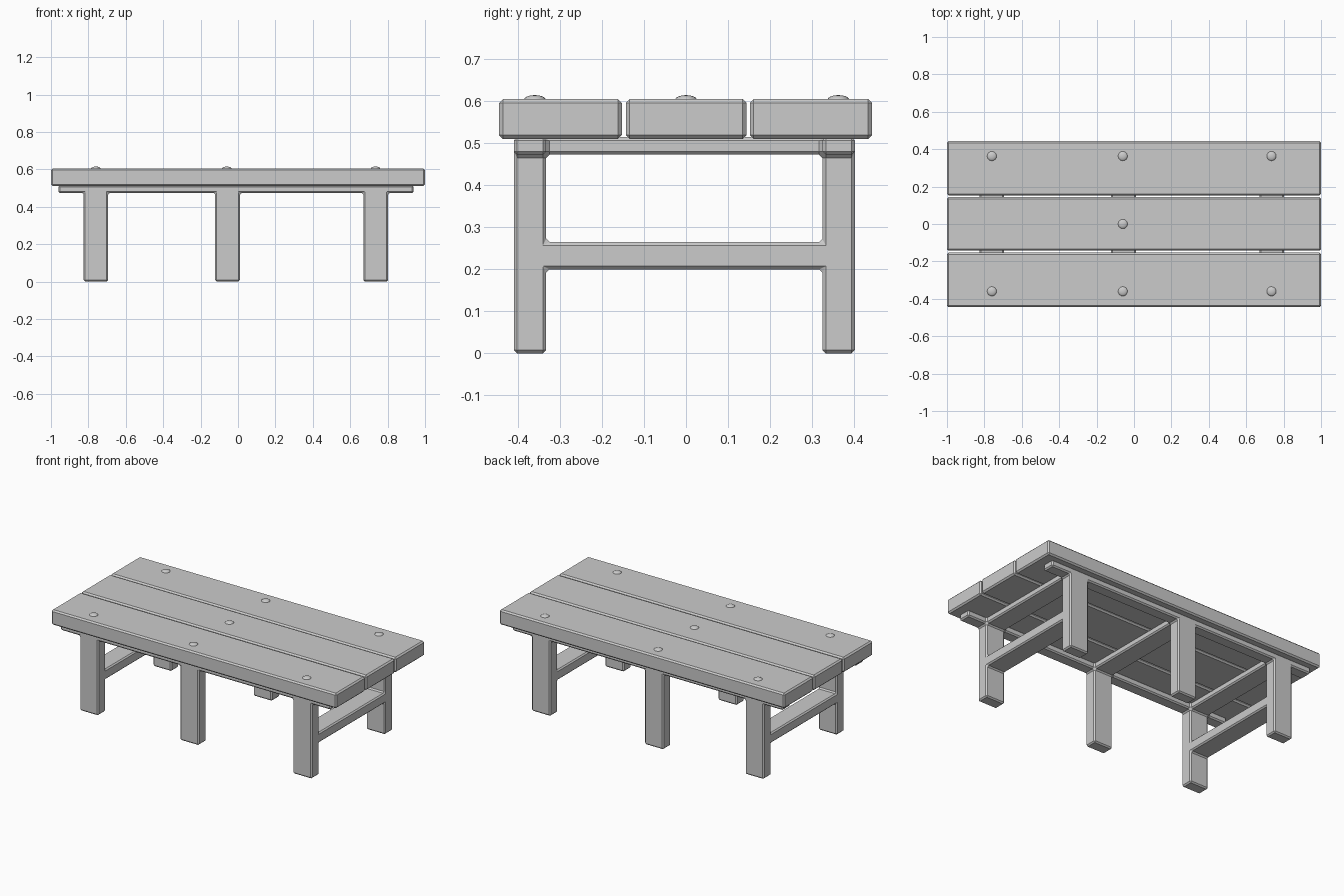
import bpy, bmesh
from mathutils import Matrix

if "Cube" in bpy.data.objects:
    bpy.data.objects.remove(bpy.data.objects["Cube"])


def make_object(name, bm, bevel=0.0):
    mesh = bpy.data.meshes.new(name)
    bm.to_mesh(mesh)
    bm.free()
    obj = bpy.data.objects.new(name, mesh)
    bpy.context.collection.objects.link(obj)
    if bevel:
        mod = obj.modifiers.new("chamfer", 'BEVEL')
        mod.width = bevel
        mod.segments = 1
        mod.limit_method = 'ANGLE'
    return obj


# Tabletop planks
def plank(name, y0, y1):
    bm = bmesh.new()
    bmesh.ops.create_cube(bm, size=1, matrix=Matrix.Translation((0, (y0 + y1) / 2, 0.558))
                          @ Matrix.Diagonal((2.0, y1 - y0, 0.095, 1)))
    make_object(name, bm, 0.009)


plank("front_plank", -0.445, -0.153)
plank("middle_plank", -0.143, 0.144)
plank("back_plank", 0.152, 0.443)

# Frame: one welded body of legs, rails and crossbars, made from grid cells
xs = [-0.96, -0.825, -0.695, -0.122, 0.01, 0.67, 0.803, 0.938]
ys = [-0.41, -0.333, 0.325, 0.402]
zs = [0.0, 0.2, 0.265, 0.473, 0.515]


def filled(i, j, k):
    if not (0 <= i < 7 and 0 <= j < 3 and 0 <= k < 4):
        return False
    at_leg, at_side = i in (1, 3, 5), j in (0, 2)
    if k == 3:                       # top rails and top crossbeams
        return at_side or at_leg
    if at_side:                      # legs
        return at_leg
    return k == 1 and i in (1, 5)    # lower crossbars on the end legs


bm = bmesh.new()
corners = {}


def corner(i, j, k):
    if (i, j, k) not in corners:
        corners[i, j, k] = bm.verts.new((xs[i], ys[j], zs[k]))
    return corners[i, j, k]


for i in range(7):
    for j in range(3):
        for k in range(4):
            if not filled(i, j, k):
                continue
            for axis in range(3):
                for side in (0, 1):
                    step = [0, 0, 0]
                    step[axis] = 2 * side - 1
                    if filled(i + step[0], j + step[1], k + step[2]):
                        continue
                    quad = []
                    for a, b in ((0, 0), (1, 0), (1, 1), (0, 1)):
                        c = [i, j, k]
                        c[axis] += side
                        c[(axis + 1) % 3] += a
                        c[(axis + 2) % 3] += b
                        quad.append(corner(*c))
                    bm.faces.new(quad if side else quad[::-1])
bmesh.ops.recalc_face_normals(bm, faces=bm.faces[:])
make_object("leg_frame", bm, 0.008)

# Domed bolt heads
bolts = [(x, y) for x in (-0.76, -0.06, 0.735) for y in (-0.36, 0.363)] + [(-0.06, 0.0)]
for n, (x, y) in enumerate(bolts, 1):
    bm = bmesh.new()
    bmesh.ops.create_uvsphere(bm, u_segments=16, v_segments=8, radius=1,
                              matrix=Matrix.Translation((x, y, 0.604))
                              @ Matrix.Diagonal((0.026, 0.026, 0.011, 1)))
    for f in bm.faces:
        f.smooth = True
    make_object(f"bolt_head_{n}", bm)
